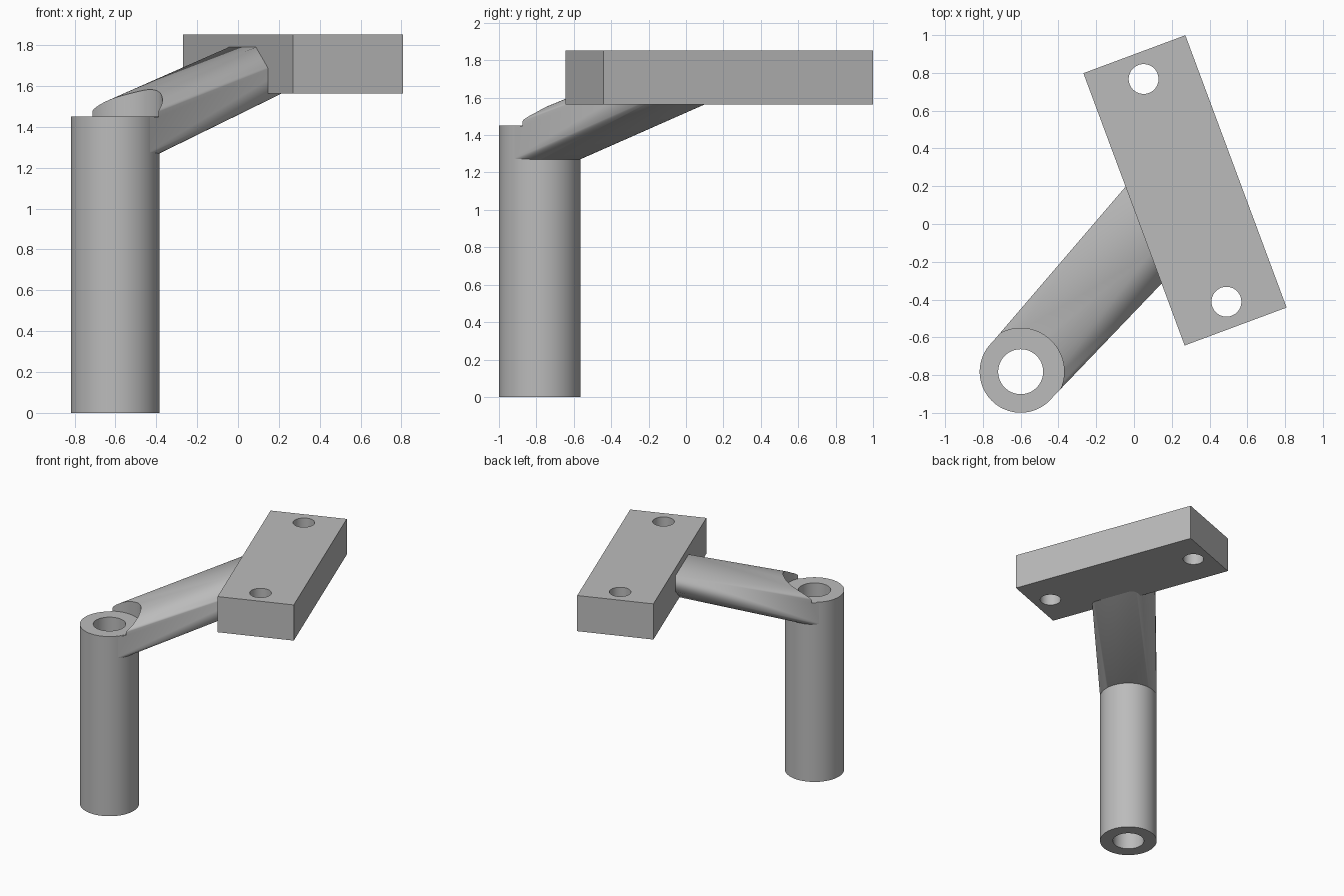
import bpy
import bmesh
from math import radians
from mathutils import Matrix, Vector

cube = bpy.data.objects.get("Cube")
if cube:
    bpy.data.objects.remove(cube, do_unlink=True)

grey = bpy.data.materials.new("plain_grey")
grey.use_nodes = True
grey.diffuse_color = (0.5, 0.5, 0.5, 1)
grey.node_tree.nodes["Principled BSDF"].inputs["Base Color"].default_value = (0.5, 0.5, 0.5, 1)

AXIS = Vector((-0.6, -0.782, 0))         # centre line of the post
TUBE_R, BORE_R, RELIEF_R = 0.217, 0.119, 0.23
TUBE_TOP, ARM_LOW = 1.45, 1.27
PLATE = Matrix.Translation((0.27, 0.178, 0)) @ Matrix.Rotation(radians(20.4), 4, "Z")
PLATE_W, PLATE_L = 0.576, 1.538


def add_cylinder(bm, centre, radius, low, high):
    place = Matrix.Translation((centre.x, centre.y, (low + high) / 2))
    bmesh.ops.create_cone(bm, cap_ends=True, segments=96, radius1=radius,
                          radius2=radius, depth=high - low, matrix=place)


def add_box(bm, frame, size, centre):
    place = frame @ Matrix.Translation(centre) @ Matrix.Diagonal((*size, 1))
    bmesh.ops.create_cube(bm, size=1, matrix=place)


def make_object(name, bm):
    mesh = bpy.data.meshes.new(name)
    bm.to_mesh(mesh)
    bm.free()
    mesh.materials.append(grey)
    obj = bpy.data.objects.new(name, mesh)
    bpy.context.collection.objects.link(obj)
    return obj


def drill(obj, centre, radius, low, high):
    bm = bmesh.new()
    add_cylinder(bm, centre, radius, low, high)
    cutter = make_object(obj.name + "_cutter", bm)
    bpy.context.view_layer.objects.active = obj
    mod = obj.modifiers.new("cut", "BOOLEAN")
    mod.operation = "DIFFERENCE"
    mod.solver = "EXACT"
    mod.object = cutter
    bpy.ops.object.modifier_apply(modifier=mod.name)
    bpy.data.objects.remove(cutter, do_unlink=True)


def finish(obj):
    bpy.ops.object.select_all(action="DESELECT")
    obj.select_set(True)
    bpy.context.view_layer.objects.active = obj
    bpy.ops.object.shade_smooth_by_angle(angle=radians(25))


# Hollow post
bm = bmesh.new()
add_cylinder(bm, AXIS, TUBE_R, 0, TUBE_TOP)
post = make_object("hollow_post", bm)
drill(post, AXIS, BORE_R, -0.1, 2)
finish(post)

# Mounting plate with two screw holes
bm = bmesh.new()
add_box(bm, PLATE, (PLATE_W, PLATE_L, 0.288), (0, 0, 1.707))
plate = make_object("mounting_plate", bm)
for side in (-1, 1):
    drill(plate, PLATE @ Vector((0, side * 0.629, 0)), 0.079, 1, 2)
finish(plate)

# Sloping arm: hull from a slice of the post to a block inside the plate
bm = bmesh.new()
add_cylinder(bm, AXIS, TUBE_R - 0.001, ARM_LOW, TUBE_TOP)
depth = 0.345
add_box(bm, PLATE, (depth, 0.38, 0.13), ((depth - PLATE_W) / 2, -0.062, 1.725))
hull = bmesh.ops.convex_hull(bm, input=bm.verts)
loose = {g for g in hull["geom_interior"] + hull["geom_unused"]
         if isinstance(g, bmesh.types.BMVert)}
bmesh.ops.delete(bm, geom=list(loose), context="VERTS")
# Keep only the outer skin
hull_faces = {g for g in hull["geom"] if g.is_valid and isinstance(g, bmesh.types.BMFace)}
extra = [f for f in bm.faces if f not in hull_faces]
bmesh.ops.delete(bm, geom=extra, context="FACES_ONLY")
bmesh.ops.delete(bm, geom=[e for e in bm.edges if not e.link_faces], context="EDGES")
bmesh.ops.dissolve_limit(bm, angle_limit=radians(0.1), verts=bm.verts, edges=bm.edges)
bmesh.ops.recalc_face_normals(bm, faces=bm.faces)
arm = make_object("sloping_arm", bm)
drill(arm, AXIS, RELIEF_R, TUBE_TOP - 0.002, 2)
drill(arm, AXIS, BORE_R + 0.001, 1, 2)
finish(arm)
